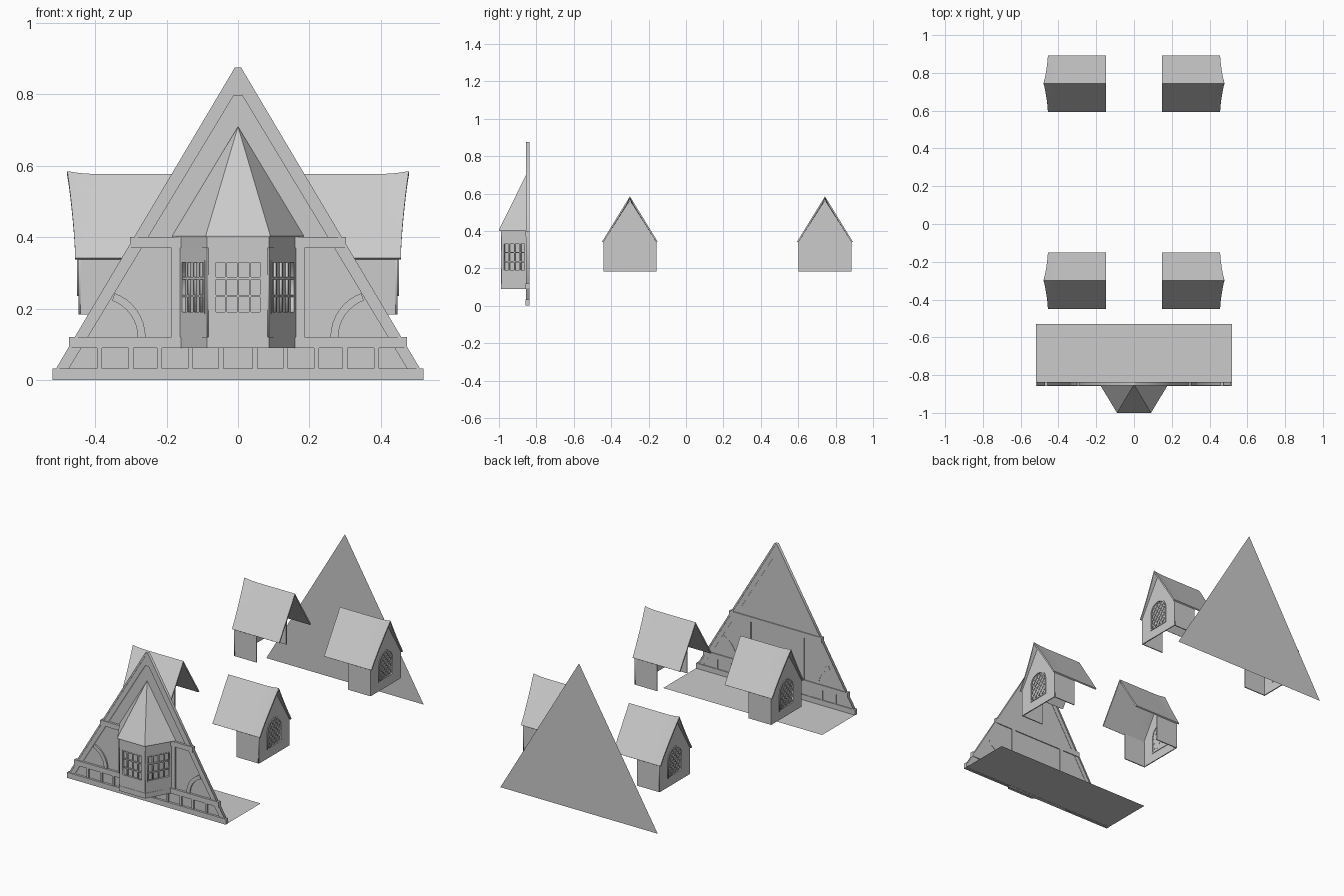
import bpy, bmesh, math
from mathutils import Matrix, Vector

if "Cube" in bpy.data.objects:
    bpy.data.objects.remove(bpy.data.objects["Cube"])

def add(name, me):
    ob = bpy.data.objects.new(name, me)
    bpy.context.scene.collection.objects.link(ob)
    return ob

def from_bm(name, bm):
    bmesh.ops.recalc_face_normals(bm, faces=bm.faces)
    me = bpy.data.meshes.new(name)
    bm.to_mesh(me)
    bm.free()
    return add(name, me)

def poly_mesh(name, verts, faces):
    bm = bmesh.new()
    vs = [bm.verts.new(v) for v in verts]
    for f in faces:
        bm.faces.new([vs[i] for i in f])
    return from_bm(name, bm)

def box(name, x0, x1, y0, y1, z0, z1):
    return prism(name, [(x0, y0), (x1, y0), (x1, y1), (x0, y1)], z0, z1)

def prism(name, pts, z0, z1):
    n = len(pts)
    verts = [(x, y, z) for z in (z0, z1) for x, y in pts]
    faces = [range(n), range(n, 2 * n)]
    faces += [(i, (i + 1) % n, n + (i + 1) % n, n + i) for i in range(n)]
    return poly_mesh(name, verts, faces)

def wall_frame(origin, u):
    """Matrix putting a drawing (across, up) on an upright wall."""
    u = Vector(u).normalized()
    z = Vector((0, 0, 1))
    m = Matrix((u, z, u.cross(z))).transposed().to_4x4()
    return Matrix.Translation(origin) @ m

def panel(name, loops, depth, m):
    """Flat outline with holes, given thickness, placed by m."""
    cu = bpy.data.curves.new(name, 'CURVE')
    cu.dimensions, cu.fill_mode, cu.extrude = '2D', 'BOTH', depth / 2
    for loop in loops:
        sp = cu.splines.new('POLY')
        sp.points.add(len(loop) - 1)
        for p, (x, y) in zip(sp.points, loop):
            p.co = (x, y, 0, 1)
        sp.use_cyclic_u = True
    tmp = add(name + "_outline", cu)
    dg = bpy.context.evaluated_depsgraph_get()
    me = bpy.data.meshes.new_from_object(tmp.evaluated_get(dg))
    bpy.data.objects.remove(tmp)
    me.transform(m)
    me.name = name
    return add(name, me)

def rect(x0, x1, z0, z1):
    return [(x0, z0), (x1, z0), (x1, z1), (x0, z1)]

def bar(name, a, b, w, depth, m):
    a, b = Vector(a), Vector(b)
    d = (b - a).normalized() * w / 2
    n = Vector((-d.y, d.x))
    return panel(name, [[(a - n)[:], (b - n)[:], (b + n)[:], (a + n)[:]]], depth, m)

def copy(ob, m):
    me = ob.data.copy()
    me.transform(m)
    if m.determinant() < 0:
        me.flip_normals()
    return add(ob.name.split('.')[0], me)

MIRROR = Matrix.Scale(-1, 4, (1, 0, 0))
Y = -0.846
front = wall_frame((0, Y, 0), (1, 0, 0))

# triangular end walls and the strip of floor
panel("front_wall", [[(-0.51, 0), (0.51, 0), (0, 0.86)]], 0.003, wall_frame((0, -0.843, 0), (1, 0, 0)))
poly_mesh("back_wall", [(-0.515, 1, 0), (0.515, 1, 0), (0, 1, 0.87)], [(0, 1, 2)])
poly_mesh("floor", [(-0.52, -0.84, 0.001), (0.52, -0.84, 0.001), (0.52, -0.53, 0.001), (-0.52, -0.53, 0.001)],
          [(0, 1, 2, 3)])

# raking boards in two steps
def rake(name, outer, inner, depth):
    (a, az, b), (c, cz, d) = outer, inner
    z = 0.02
    panel(name, [[(-b, z), (-a, az), (a, az), (b, z), (d, z), (c, cz), (-c, cz), (-d, z)]], depth, front)
rake("rake_edge", (0.009, 0.875, 0.517), (0.008, 0.857, 0.508), 0.018)
rake("rake_board", (0.008, 0.857, 0.508), (0.012, 0.797, 0.481), 0.012)

# horizontal beams
for n, hx, z0, z1 in (("base_beam", 0.52, 0, 0.032), ("lower_beam", 0.473, 0.09, 0.12), ("upper_beam", 0.303, 0.37, 0.4)):
    box(n, -hx, hx, -0.857, -0.836, z0, z1)

# short studs, posts beside the bay, curved braces
for s in (-1, 1):
    for x in (0.047, 0.133, 0.22, 0.3, 0.388):
        box("stud", s * x - 0.007, s * x + 0.007, -0.853, -0.838, 0.03, 0.092)
    box("bay_post", s * 0.174 - 0.012, s * 0.174 + 0.012, -0.853, -0.836, 0.12, 0.37)
    ang = [math.radians(70) * i / 8 for i in range(9)]
    arc = [(0.131, a) for a in ang] + [(0.109, a) for a in reversed(ang)]
    panel("curved_brace", [[(s * (-0.39 + r * math.cos(a)), 0.12 + r * math.sin(a)) for r, a in arc]], 0.013, front)

# bay window: half-hexagon plan
def plan(hw, hf, yf):
    return [(-hw, -0.846), (-hf, yf), (hf, yf), (hw, -0.846)]
p = plan(0.16, 0.083, -0.984)
prism("bay_skirt", plan(0.165, 0.087, -0.99), 0.09, 0.12)
prism("bay_head", plan(0.165, 0.087, -0.99), 0.37, 0.4)
for a, b in zip(p, p[1:]):
    a, b = Vector((*a, 0)), Vector((*b, 0))
    m = wall_frame((a + b) / 2, b - a)
    h, w, z0, z1 = (b - a).length / 2, 0.068, 0.185, 0.335
    inset = Matrix.Translation((0, 0, -0.006))
    panel("bay_wall", [rect(-h, h, 0.11, 0.38), rect(-w, w, z0, z1)], 0.008, m)
    panel("bay_window_frame", [rect(-w, w, z0, z1), rect(-w + .006, w - .006, z0 + .006, z1 - .006)], 0.012, m)
    panel("bay_glass", [rect(-w, w, z0, z1)], 0.002, m @ inset)
    for i in (-1, 0, 1):
        bar("muntin", (i * w / 2, z0), (i * w / 2, z1), 0.006, 0.008, m)
    for i in (1, 2):
        z = z0 + (z1 - z0) * i / 3
        bar("muntin", (-w, z), (w, z), 0.006, 0.008, m)

# bay roof with a thin eave
base = plan(0.183, 0.09, -1.0)
prism("bay_eave", base, 0.4, 0.406)
poly_mesh("bay_roof", [(x, y, 0.406) for x, y in base] + [(0, -0.85, 0.71)],
          [(0, 1, 2, 3), (0, 1, 4), (1, 2, 4), (2, 3, 4), (3, 0, 4)])

# dormer, built on the right around y = 0, then repeated
def dormer_roof():
    bm = bmesh.new()
    ts = [i / 6 for i in range(-6, 7)]
    ss = [0, 0.4, 0.75, 0.85, 0.93, 1]
    grid = []
    for t in ts:
        k = 1 - abs(t)
        outer = 0.456 + 0.022 * k ** 1.5
        row = []
        for s in ss:
            lift = 0.008 * max(0, (s - 0.75) / 0.25) ** 2 * k
            row.append(bm.verts.new((0.147 + (outer - 0.147) * s, 0.149 * t, 0.342 + 0.235 * k + lift)))
        grid.append(row)
    for r, q in zip(grid, grid[1:]):
        for i in range(len(ss) - 1):
            bm.faces.new((r[i], r[i + 1], q[i + 1], q[i]))
    bmesh.ops.recalc_face_normals(bm, faces=bm.faces)
    bm.normal_update()
    if sum(f.normal.z for f in bm.faces) < 0:
        bmesh.ops.reverse_faces(bm, faces=bm.faces)
    me = bpy.data.meshes.new("dormer_roof")
    bm.to_mesh(me)
    bm.free()
    ob = add("dormer_roof", me)
    mod = ob.modifiers.new("thickness", 'SOLIDIFY')
    mod.thickness, mod.offset = 0.008, -1
    dg = bpy.context.evaluated_depsgraph_get()
    ob.data = bpy.data.meshes.new_from_object(ob.evaluated_get(dg))
    return ob

def arch(r, z0):
    return [(-r, z0), (r, z0)] + [(r * math.cos(a), 0.335 + r * math.sin(a))
                                  for a in (math.pi * i / 14 for i in range(15))]

side = wall_frame((0.444, 0, 0), (0, 1, 0))
parts = [dormer_roof(),
         panel("dormer_gable", [[(-0.142, 0.183), (0.142, 0.183), (0.142, 0.34), (0, 0.565), (-0.142, 0.34)],
                                arch(0.066, 0.236)], 0.006, side),
         panel("dormer_window_frame", [arch(0.067, 0.235), arch(0.059, 0.243)], 0.014, side),
         panel("dormer_glass", [arch(0.066, 0.236)], 0.002, side @ Matrix.Translation((0, 0, -0.002)))]
for s in (-1, 1):
    parts.append(box("dormer_side", 0.3, 0.445, s * 0.139 - 0.003, s * 0.139 + 0.003, 0.183, 0.342))

# diamond lattice clipped to the arch
def inside(x, z):
    return abs(x) < 0.062 and z > 0.24 and (z < 0.335 or math.hypot(x, z - 0.335) < 0.062)
for s in (-1, 1):
    for k in range(-4, 5):
        line = [(x, 0.32 + k * 0.036 + s * x * 1.2) for x in (-0.062 + i * 0.001 for i in range(125))]
        line = [q for q in line if inside(*q)]
        if len(line) > 8:
            parts.append(bar("dormer_lattice", line[0], line[-1], 0.005, 0.007, side))

for y in (-0.3, 0.743):
    for m in (Matrix.Translation((0, y, 0)), Matrix.Translation((0, y, 0)) @ MIRROR):
        for part in parts:
            copy(part, m)
for part in parts:
    bpy.data.objects.remove(part)
